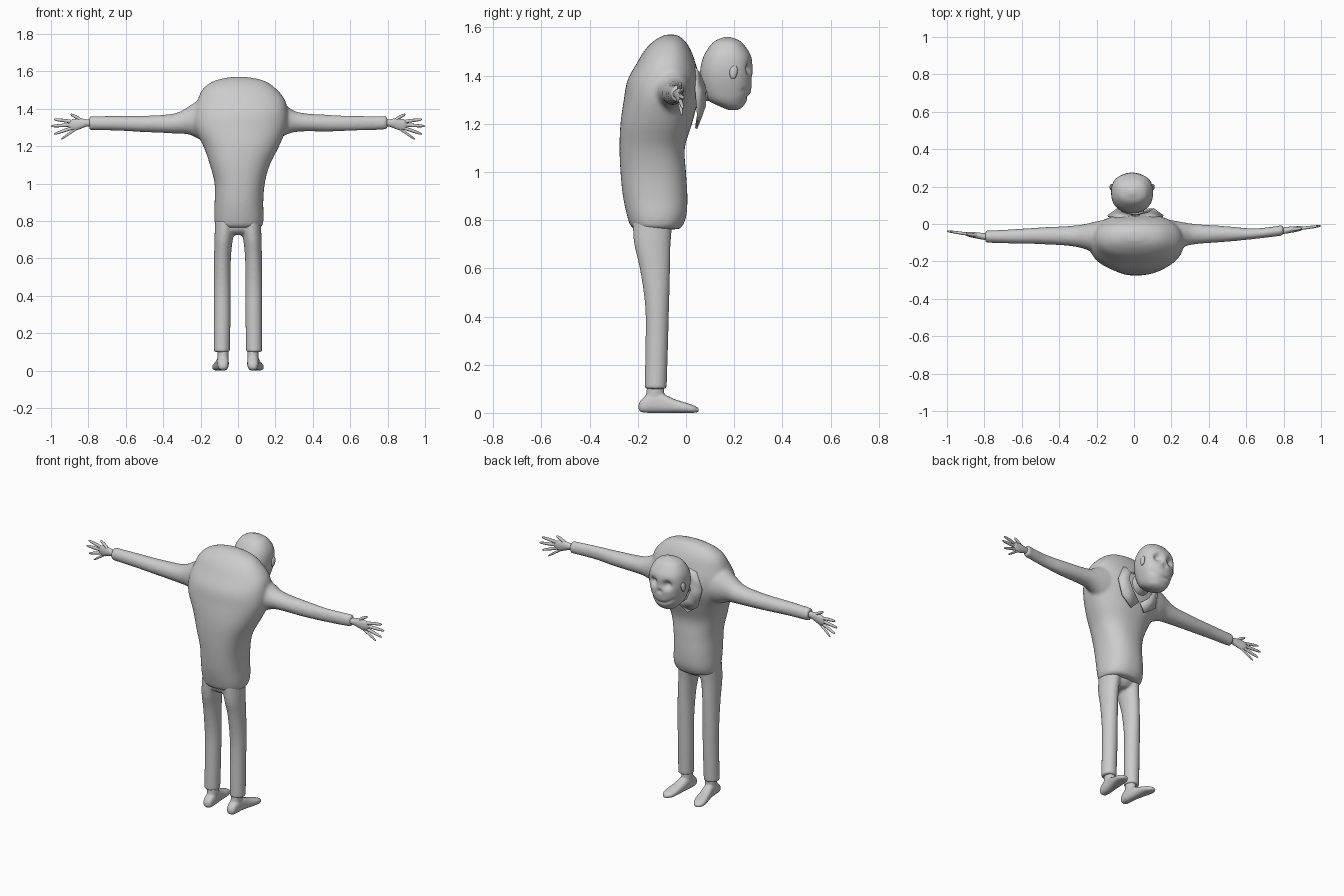
import bpy, bmesh, math
from mathutils import Vector

AXES = {'x': (0, 1, 2), 'y': (1, 0, 2), 'z': (2, 0, 1)}


def spline(rows, steps):
    """Catmull-Rom resampling of ring parameters."""
    out = []
    for i in range(len(rows) - 1):
        p0, p1 = rows[max(i - 1, 0)], rows[i]
        p2, p3 = rows[i + 1], rows[min(i + 2, len(rows) - 1)]
        for k in range(steps):
            t = k / steps
            out.append([0.5 * (2 * b + (c - a) * t + (2 * a - 5 * b + 4 * c - d) * t * t
                        + (3 * b - a - 3 * c + d) * t ** 3) for a, b, c, d in zip(p0, p1, p2, p3)])
    return out + [list(rows[-1])]


def loft(bm, axis, rows, n=2.0, sides=32, steps=4):
    """Rings (t, u0, u1, v0, v1) along an axis, superellipse sections, capped."""
    ia, iu, iv = AXES[axis]
    rings = []
    for t, u0, u1, v0, v1 in spline(rows, steps):
        ring = []
        for k in range(sides):
            a = 2 * math.pi * k / sides
            c, s = math.cos(a), math.sin(a)
            p = [0, 0, 0]
            p[ia] = t
            p[iu] = (u0 + u1) / 2 + (u1 - u0) / 2 * math.copysign(abs(c) ** (2 / n), c)
            p[iv] = (v0 + v1) / 2 + (v1 - v0) / 2 * math.copysign(abs(s) ** (2 / n), s)
            ring.append(bm.verts.new(p))
        rings.append(ring)
    for a, b in zip(rings, rings[1:]):
        for k in range(sides):
            j = (k + 1) % sides
            bm.faces.new((a[k], a[j], b[j], b[k]))
    bm.faces.new(rings[0])
    bm.faces.new(rings[-1])


def finish(name, bm, voxel=0, smooth=4):
    bmesh.ops.recalc_face_normals(bm, faces=bm.faces)
    me = bpy.data.meshes.new(name)
    bm.to_mesh(me)
    bm.free()
    ob = bpy.data.objects.new(name, me)
    bpy.context.collection.objects.link(ob)
    bpy.context.view_layer.objects.active = ob
    ob.select_set(True)
    bpy.ops.object.shade_smooth_by_angle(angle=math.radians(50))
    ob.select_set(False)
    if voxel:
        r = ob.modifiers.new("fuse", 'REMESH')
        r.mode, r.voxel_size, r.use_smooth_shade = 'VOXEL', voxel, True
        s = ob.modifiers.new("soften", 'SMOOTH')
        s.factor, s.iterations = 0.5, smooth
    return ob


# Hunched jumper: torso plus both sleeves, fused
bm = bmesh.new()
loft(bm, 'z', [(.762, -.10, .11, -.21, -.03), (.775, -.12, .13, -.23, -.015),
               (.82, -.127, .137, -.245, .002), (.90, -.125, .135, -.262, .006),
               (1.0, -.125, .143, -.272, .0), (1.1, -.15, .17, -.276, -.005),
               (1.2, -.185, .22, -.272, .025), (1.3, -.235, .26, -.258, .05),
               (1.38, -.235, .265, -.243, .055), (1.45, -.215, .25, -.205, .04),
               (1.51, -.185, .2, -.168, .018), (1.55, -.125, .14, -.125, -.01),
               (1.57, -.04, .05, -.085, -.04)], n=2.3, sides=48)
loft(bm, 'x', [(.1, -.19, .03, 1.22, 1.46), (.2, -.16, .02, 1.235, 1.45),
               (.26, -.125, .01, 1.262, 1.415), (.33, -.108, .0, 1.278, 1.38),
               (.5, -.095, -.012, 1.278, 1.367), (.65, -.08, -.023, 1.284, 1.362),
               (.8, -.062, -.005, 1.288, 1.36)])
loft(bm, 'x', [(-.1, -.19, .03, 1.22, 1.46), (-.2, -.16, .015, 1.235, 1.45),
               (-.26, -.135, .0, 1.262, 1.415), (-.34, -.118, -.01, 1.268, 1.375),
               (-.5, -.108, -.018, 1.275, 1.363), (-.65, -.105, -.028, 1.283, 1.362),
               (-.795, -.1, -.035, 1.286, 1.36)])
finish("jumper", bm, 0.009, 8)

# Trousers: two legs and hips, fused
bm = bmesh.new()
for s in (1, -1):
    def leg(z, x0, x1, y0, y1):
        return (z, min(s * x0, s * x1), max(s * x0, s * x1), y0, y1)
    loft(bm, 'z', [leg(.1, .043, .13, -.172, -.08), leg(.3, .04, .129, -.168, -.074),
                   leg(.45, .04, .13, -.17, -.07), leg(.6, .038, .128, -.192, -.066),
                   leg(.7, .028, .126, -.215, -.064), leg(.8, .01, .122, -.222, -.055)])
loft(bm, 'z', [(.725, -.05, .05, -.18, -.09), (.75, -.1, .1, -.21, -.065),
               (.8, -.11, .11, -.22, -.05)])
finish("trousers", bm, 0.007, 5)

# Feet with ankles, toes turned slightly outwards
for s, side in ((1, "right"), (-1, "left")):
    bm = bmesh.new()
    foot = []
    for y, x, w, z0, z1 in [(-.197, .08, .012, .015, .035), (-.185, .08, .025, .003, .055),
                            (-.15, .08, .031, .0, .08), (-.1, .084, .031, .0, .08),
                            (-.05, .092, .034, .0, .058), (0, .1, .037, .0, .042),
                            (.03, .104, .031, .0, .032), (.052, .106, .014, .004, .02)]:
        foot.append((y, s * x - w, s * x + w, z0, z1))
    loft(bm, 'y', foot, n=2.5)
    loft(bm, 'z', [(.03, s * .08 - .028, s * .08 + .028, -.18, -.08),
                   (.08, s * .08 - .03, s * .08 + .03, -.165, -.09),
                   (.15, s * .082 - .032, s * .082 + .032, -.16, -.09)])
    finish(side + "_foot", bm, 0.005, 3)

# Hands: wrist and palm plus five spread fingers
FINGERS = [((.835, 1.335), (.862, 1.354), (.895, 1.37), .009),
           ((.88, 1.33), (.93, 1.337), (.985, 1.343), .008),
           ((.885, 1.315), (.94, 1.311), (1.0, 1.307), .008),
           ((.88, 1.3), (.93, 1.283), (.983, 1.265), .008),
           ((.865, 1.293), (.903, 1.267), (.947, 1.236), .007)]
for s, side, y0, y1 in ((1, "right", -.038, -.01), (-1, "left", -.07, -.038)):
    bm = bmesh.new()

    def yc(x):
        return y0 + (y1 - y0) * (x - .78) / .22
    palm = [(.74, .02, 1.3, 1.345), (.8, .018, 1.306, 1.342), (.83, .017, 1.297, 1.347),
            (.865, .015, 1.285, 1.347), (.89, .012, 1.287, 1.342), (.905, .005, 1.3, 1.33)]
    loft(bm, 'x', [(s * x, yc(x) - w, yc(x) + w, a, b) for x, w, a, b in palm], sides=20)
    for a, m, b, r in FINGERS:
        rows = []
        for (x, z), f in ((a, 1), (m, 1), ((m[0] * .2 + b[0] * .8, m[1] * .2 + b[1] * .8), .7), (b, .15)):
            rows.append((s * x, yc(x) - r * f, yc(x) + r * f, z - r * f * 1.15, z + r * f * 1.15))
        loft(bm, 'x', rows, sides=12, steps=3)
    finish(side + "_hand", bm)

# Skull-like head facing +y: dents for sockets, nose and grin
bm = bmesh.new()
loft(bm, 'z', [(1.258, -.03, .01, .175, .215), (1.27, -.062, .042, .145, .235),
               (1.295, -.085, .065, .095, .252), (1.33, -.1, .08, .07, .268),
               (1.38, -.115, .095, .06, .274), (1.43, -.122, .102, .06, .277),
               (1.48, -.117, .097, .073, .27), (1.52, -.098, .078, .097, .247),
               (1.545, -.072, .052, .122, .222), (1.56, -.025, .005, .16, .185)],
     n=2.3, sides=72, steps=6)
DENTS = [(-.055, 1.43, .024, .03), (.035, 1.43, .024, .03), (-.01, 1.385, .012, .014)]
DENTS += [(-.01 + .014 * k, 1.312 + .0011 * k * k, .009, .007) for k in range(-5, 6)]
for v in bm.verts:
    if v.co.y > .17:
        d = sum(depth * math.exp(-((v.co.x - x) ** 2 + (v.co.z - z) ** 2) / (2 * (r * .7) ** 2))
                for x, z, r, depth in DENTS)
        v.co.y -= d
finish("head", bm)

# Small ears
bm = bmesh.new()
for x in (-.12, .1):
    loft(bm, 'z', [(1.385, x - .004, x + .004, .19, .2), (1.4, x - .01, x + .01, .182, .21),
                   (1.425, x - .01, x + .01, .182, .215), (1.44, x - .004, x + .004, .195, .208)], sides=12)
finish("ears", bm)

# Neck reaching forward out of the collar
bm = bmesh.new()
loft(bm, 'y', [(-.02, -.075, .07, 1.27, 1.42), (.06, -.065, .055, 1.29, 1.41),
               (.14, -.06, .045, 1.3, 1.42)])
finish("neck", bm)

# Shirt collar: folded band with pointed wings
HALF = [((0, .045, 1.42), (0, .03, 1.462)), ((.065, .058, 1.405), (.105, .034, 1.435)),
        ((.095, .08, 1.34), (.148, .042, 1.34)), ((.065, .078, 1.275), (.125, .05, 1.235)),
        ((.006, .06, 1.225), (.05, .042, 1.18))]
for s, side in ((1, "right"), (-1, "left")):
    bm = bmesh.new()
    pairs = [[bm.verts.new((s * x + .008, y, z)) for x, y, z in pr] for pr in HALF]
    for (a, b), (c, d) in zip(pairs, pairs[1:]):
        bm.faces.new((a, b, d, c))
    ob = finish(side + "_collar", bm)
    m = ob.modifiers.new("thickness", 'SOLIDIFY')
    m.thickness, m.offset = 0.01, 0
